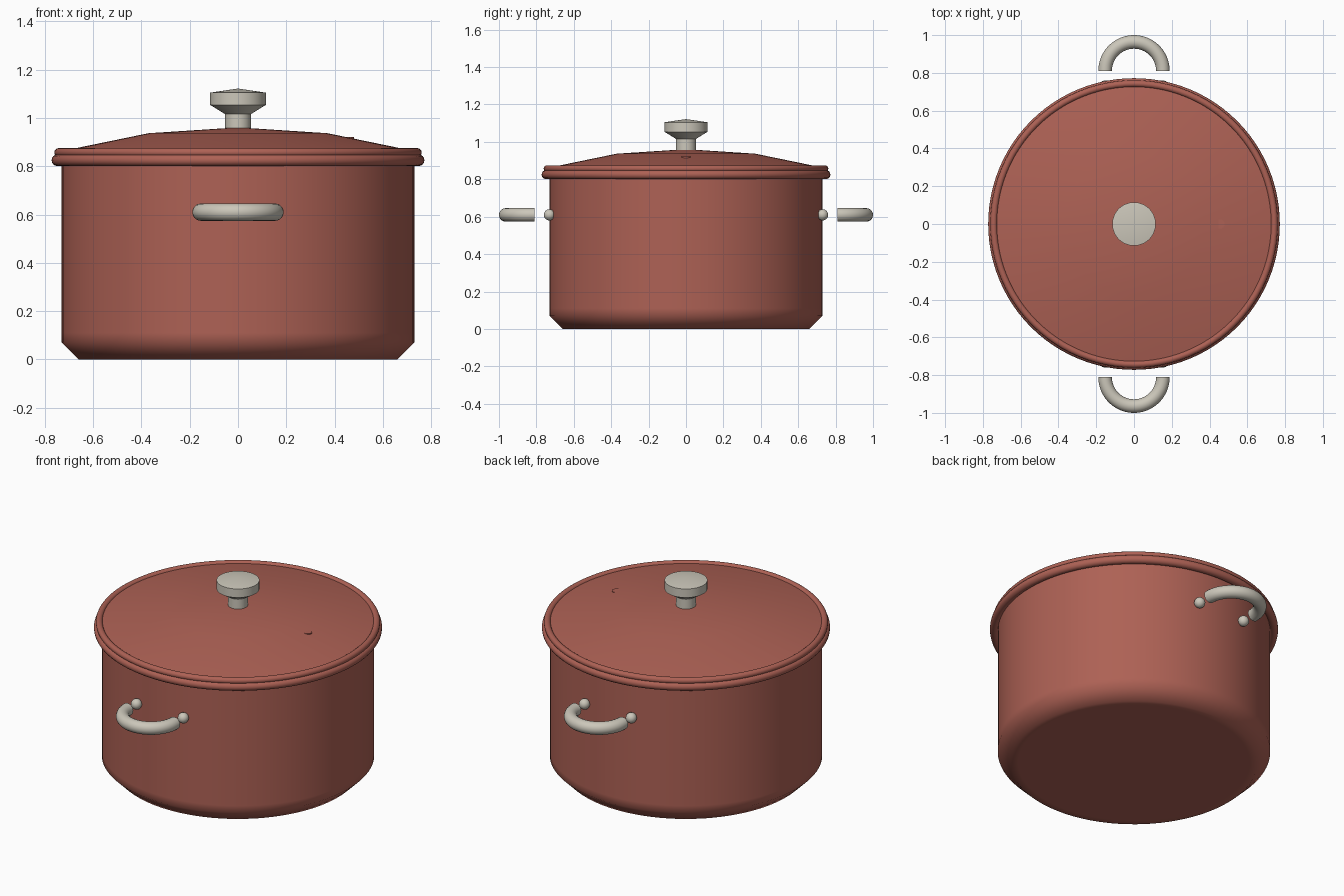
import bpy
import bmesh
from math import pi, cos, sin, radians

cube = bpy.data.objects.get("Cube")
if cube:
    bpy.data.objects.remove(cube, do_unlink=True)


def make_material(name, rgb, roughness, metallic=0.0):
    mat = bpy.data.materials.new(name)
    mat.use_nodes = True
    mat.diffuse_color = (*rgb, 1)
    bsdf = mat.node_tree.nodes["Principled BSDF"]
    bsdf.inputs["Base Color"].default_value = (*rgb, 1)
    bsdf.inputs["Roughness"].default_value = roughness
    return mat


red = make_material("red enamel", (0.42, 0.12, 0.09), 0.5)
steel = make_material("warm steel", (0.60, 0.57, 0.49), 0.5)


def finish(name, bm, mat, angle=30):
    bmesh.ops.remove_doubles(bm, verts=bm.verts, dist=1e-5)
    bmesh.ops.recalc_face_normals(bm, faces=bm.faces)
    mesh = bpy.data.meshes.new(name)
    bm.to_mesh(mesh)
    bm.free()
    mesh.materials.append(mat)
    obj = bpy.data.objects.new(name, mesh)
    bpy.context.collection.objects.link(obj)
    bpy.ops.object.select_all(action='DESELECT')
    obj.select_set(True)
    bpy.context.view_layer.objects.active = obj
    bpy.ops.object.shade_smooth_by_angle(angle=radians(angle))
    return obj


def lathe(name, profile, mat, segments=96, angle=30, closed=False, centre=(0, 0)):
    """Revolve (radius, height) points about the vertical axis."""
    bm = bmesh.new()
    verts = [bm.verts.new((r, 0, z)) for r, z in profile]
    edges = [bm.edges.new(pair) for pair in zip(verts, verts[1:])]
    if closed:
        edges.append(bm.edges.new((verts[-1], verts[0])))
    bmesh.ops.spin(bm, geom=verts + edges, cent=(0, 0, 0), axis=(0, 0, 1),
                   angle=2 * pi, steps=segments, use_duplicate=False)
    bmesh.ops.translate(bm, verts=bm.verts, vec=(*centre, 0))
    return finish(name, bm, mat, angle)


def ring(name, major, minor, z, mat, sides=16):
    steps = [2 * pi * i / sides for i in range(sides)]
    profile = [(major + minor * cos(a), z + minor * sin(a)) for a in steps]
    return lathe(name, profile, mat, closed=True)


# Pot body with a chamfered foot
lathe("pot_body", [(0, 0), (0.62, 0), (0.66, 0), (0.73, 0.07), (0.73, 0.11),
                   (0.73, 0.83), (0, 0.83)], red, angle=60)

# Rolled rims of the pot and the lid
ring("pot_rim", 0.748, 0.024, 0.825, red)
ring("lid_rim", 0.743, 0.018, 0.857, red)

# Shallow domed lid with a small steam vent
lathe("lid", [(0, 0.84), (0.735, 0.84), (0.735, 0.862), (0.37, 0.937), (0, 0.961)], red)
lathe("steam_vent", [(0, 0.89), (0.025, 0.89), (0.025, 0.921), (0, 0.921)], red,
      segments=24, centre=(0.455, 0))

# Lid knob: stem and flared grip
lathe("knob_stem", [(0, 0.94), (0.053, 0.94), (0.053, 1.03), (0, 1.03)], steel, segments=32)
lathe("knob_grip", [(0, 1.015), (0.052, 1.015), (0.115, 1.054), (0.115, 1.105),
                    (0, 1.122)], steel, segments=32)

# Half-ring handles with round studs on the pot wall
HANDLE_Z, REACH, TUBE = 0.61, 0.153, 0.036
for side, label in ((-1, "front"), (1, "back")):
    bm = bmesh.new()
    circle = bmesh.ops.create_circle(bm, segments=20, radius=TUBE, cap_ends=True)["verts"]
    for v in circle:
        v.co = (REACH + v.co.x, 0.811 * side, HANDLE_Z + v.co.y)
    swept = bmesh.ops.spin(bm, geom=list(bm.faces), cent=(0, 0.811 * side, HANDLE_Z),
                           axis=(0, 0, 1), angle=pi * side, steps=32)["geom_last"]
    ends = [f for f in swept if isinstance(f, bmesh.types.BMFace)]
    if not ends:
        bmesh.ops.holes_fill(bm, edges=[e for e in bm.edges if e.is_boundary], sides=0)
    if not any(len(f.verts) == 20 and f.calc_center_median().x > 0 for f in bm.faces):
        bmesh.ops.holes_fill(bm, edges=[e for e in bm.edges if e.is_boundary], sides=0)
    finish(label + "_handle", bm, steel, 40)

    for x, hand in ((REACH, "left"), (-REACH, "right")):
        bm = bmesh.new()
        bmesh.ops.create_uvsphere(bm, u_segments=24, v_segments=12, radius=0.03)
        bmesh.ops.translate(bm, verts=bm.verts, vec=(x, 0.73 * side, HANDLE_Z))
        finish(f"{label}_{hand}_stud", bm, steel)
